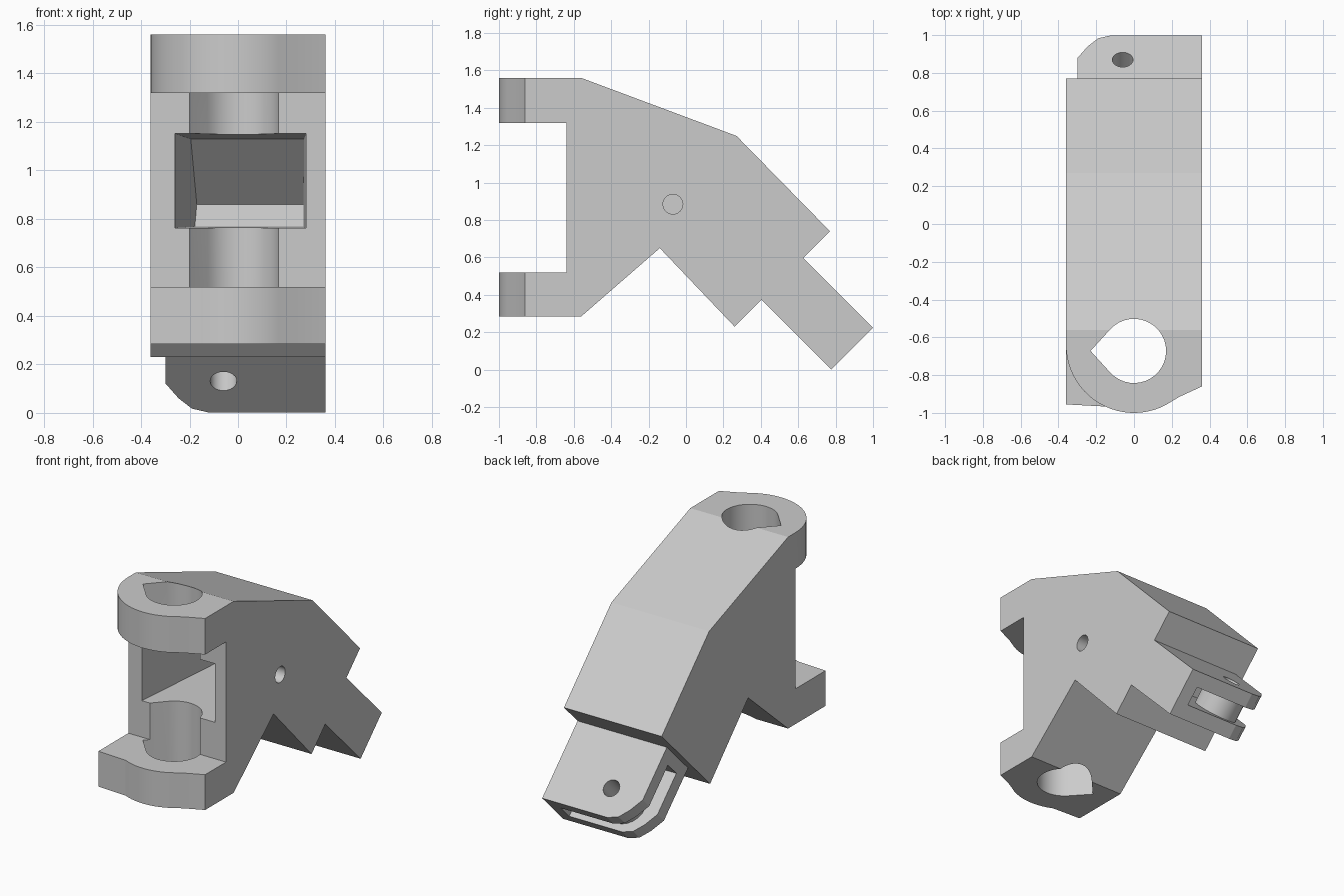
import bpy, bmesh
from math import cos, sin, radians, sqrt

if "Cube" in bpy.data.objects:
    bpy.data.objects.remove(bpy.data.objects["Cube"])

R2 = sqrt(2)


def prism(name, pts, to3d, lo, hi):
    """Extrude a 2D outline from lo to hi, placed in space by to3d(a, b, depth)."""
    bm = bmesh.new()
    rings = [[bm.verts.new(to3d(a, b, d)) for a, b in pts] for d in (lo, hi)]
    for r in rings:
        bm.faces.new(r)
    n = len(pts)
    for i in range(n):
        j = (i + 1) % n
        bm.faces.new((rings[0][i], rings[0][j], rings[1][j], rings[1][i]))
    bmesh.ops.recalc_face_normals(bm, faces=bm.faces)
    me = bpy.data.meshes.new(name)
    bm.to_mesh(me)
    bm.free()
    ob = bpy.data.objects.new(name, me)
    bpy.context.collection.objects.link(ob)
    return ob


def boolean(ob, tool, op='DIFFERENCE'):
    m = ob.modifiers.new(op, 'BOOLEAN')
    m.operation, m.solver, m.object = op, 'EXACT', tool
    bpy.context.view_layer.objects.active = ob
    bpy.ops.object.modifier_apply(modifier=m.name)
    bpy.data.objects.remove(tool, do_unlink=True)


def arc(cx, cy, r, a0, a1, n):
    return [(cx + r * cos(radians(a0 + (a1 - a0) * i / n)),
             cy + r * sin(radians(a0 + (a1 - a0) * i / n))) for i in range(n + 1)]


def circle(cx, cy, r, n=24):
    return arc(cx, cy, r, 0, 360, n)[:-1]


def side(y, z, x):      # outline drawn in the side view
    return (x, y, z)


def plan(x, y, z):      # outline drawn in the top view
    return (x, y, z)


def tilt(x, s, n):      # outline drawn on the 45 degree tongue
    return (x, (n + s) / R2, (n - s) / R2)


# Body: side profile trimmed by the plan outline of the lugs
body = prism("hinge_body", [
    (-1.1, 1.56), (-0.56, 1.56), (0.27, 1.25), (0.77, 0.74), (0.26, 0.23),
    (-0.14, 0.65), (-0.56, 0.285), (-1.1, 0.285), (-1.1, 0.52),
    (-0.64, 0.52), (-0.64, 1.32), (-1.1, 1.32)], side, -0.5, 0.5)
outline = [(-0.36, 1.2), (-0.36, -0.955)] + arc(0, -0.64, 0.36, 245, 298, 10) \
    + [(0.24, -0.915), (0.36, -0.86), (0.36, 1.2)]
boolean(body, prism("plan_trim", outline, plan, -0.5, 2), 'INTERSECT')

# Upper lug has its left corner rounded off
corner = [(-0.5, -0.64)] + arc(0, -0.64, 0.36, 180, 245, 12) + [(-0.152, -1.1), (-0.5, -1.1)]
boolean(body, prism("corner_cut", corner, plan, 1.0, 2))

# Teardrop pivot hole
drop = arc(0, -0.672, 0.17, -137, 137, 28) + [(-0.23, -0.672)]
boolean(body, prism("pivot_cut", drop, plan, 0, 2))


# Front pocket, with side walls tapering inward
def pocket(y, z, t):
    k = (y + 0.64) / 0.98
    return ((0.28 - 0.01 * k) if t else (-0.26 + 0.09 * k), y, z)


boolean(body, prism("pocket_cut", [
    (-0.8, 0.762), (0.25, 0.768), (0.34, 0.86), (0.07, 1.13), (-0.8, 1.158)], pocket, 0, 1))

# Small side hole into the pocket
boolean(body, prism("side_hole_cut", circle(-0.07, 0.885, 0.053), side, 0.1, 0.6))

# Tongue with rounded corner, slot, round boss and pin hole
tongue = prism("tongue", [
    (0.36, 0.02), (0.36, 0.548), (-0.12, 0.548), (-0.19, 0.525), (-0.245, 0.465),
    (-0.298, 0.38), (-0.298, 0.02)], tilt, 0.55, 0.865)
boolean(tongue, prism("slot_cut", [
    (-0.5, 0.1), (0.27, 0.1), (0.27, 0.8), (-0.5, 0.8)], tilt, 0.645, 0.77))
boolean(tongue, prism("boss", circle(-0.06, 0.365, 0.14), tilt, 0.62, 0.795), 'UNION')
boolean(tongue, prism("pin_cut", circle(-0.06, 0.365, 0.055), tilt, 0.3, 1.2))

# Smooth the round walls, keep the edges sharp
for ob in (body, tongue):
    bpy.ops.object.select_all(action='DESELECT')
    ob.select_set(True)
    bpy.context.view_layer.objects.active = ob
    bpy.ops.object.shade_smooth_by_angle(angle=radians(16))
